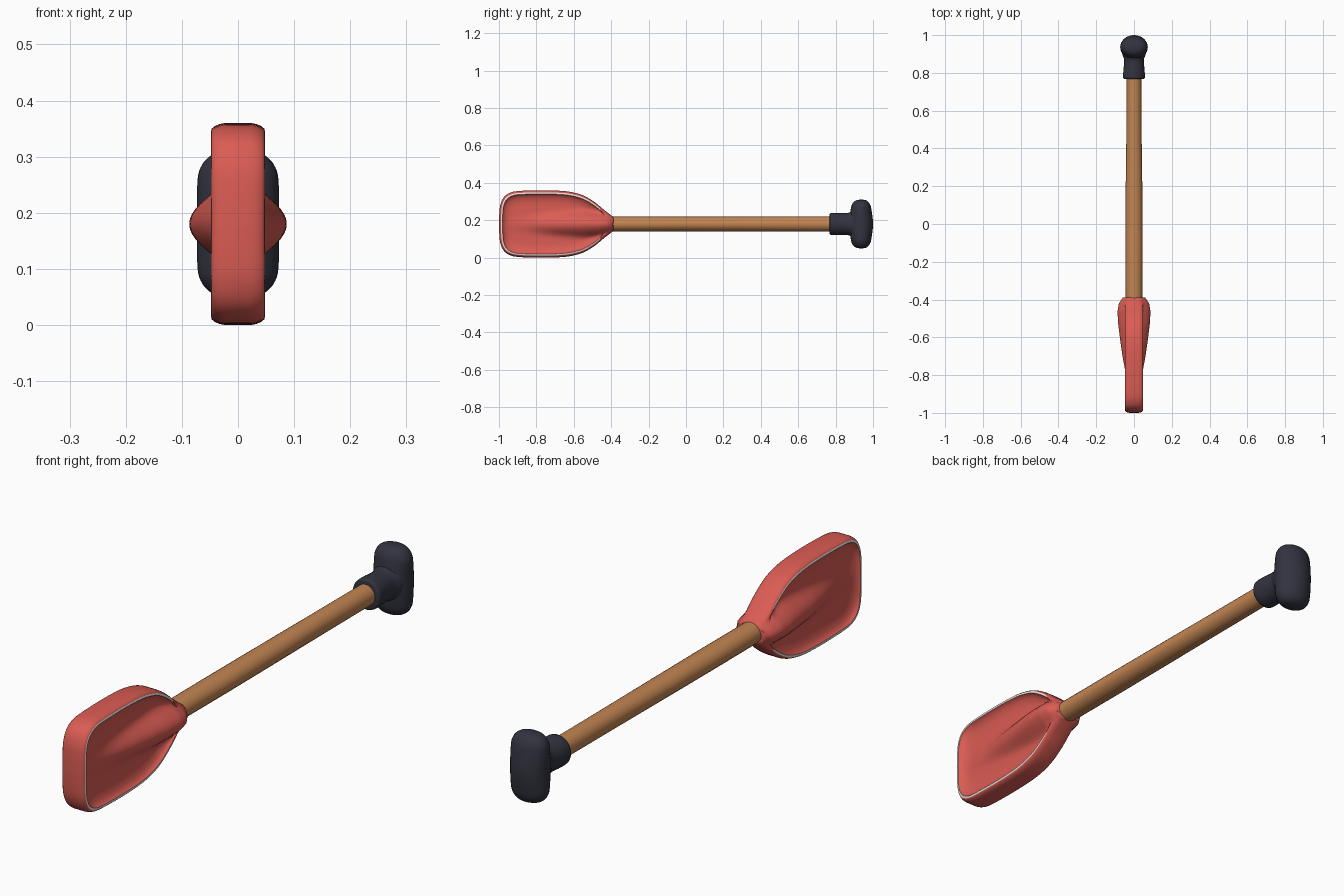
import bpy, bmesh, math

if "Cube" in bpy.data.objects:
    bpy.data.objects.remove(bpy.data.objects["Cube"])

ZC = 0.18  # height of the paddle axis


def material(name, rgb):
    m = bpy.data.materials.new(name)
    m.diffuse_color = (*rgb, 1)
    m.use_nodes = True
    m.node_tree.nodes["Principled BSDF"].inputs["Base Color"].default_value = m.diffuse_color
    return m


RED = material("red", (0.70, 0.107, 0.087))
WHITE = material("white", (0.78, 0.77, 0.75))
WOOD = material("wood", (0.54, 0.235, 0.085))
NAVY = material("dark_navy", (0.032, 0.033, 0.05))


def finish(name, bm, mats, angle=50):
    bmesh.ops.remove_doubles(bm, verts=bm.verts, dist=0.0004)
    bmesh.ops.recalc_face_normals(bm, faces=bm.faces)
    me = bpy.data.meshes.new(name)
    bm.to_mesh(me)
    bm.free()
    ob = bpy.data.objects.new(name, me)
    bpy.context.collection.objects.link(ob)
    for m in mats:
        me.materials.append(m)
    bpy.ops.object.select_all(action='DESELECT')
    ob.select_set(True)
    bpy.context.view_layer.objects.active = ob
    bpy.ops.object.shade_smooth_by_angle(angle=math.radians(angle))
    return ob


def spline(pts, steps):
    # Catmull-Rom through the points
    out = []
    for i in range(len(pts) - 1):
        a, b, c, d = (pts[min(max(i + k, 0), len(pts) - 1)] for k in (-1, 0, 1, 2))
        for s in range(steps):
            t = s / steps
            out.append(tuple(0.5 * (2 * q + (r - p) * t + (2 * p - 5 * q + 4 * r - w) * t * t
                                    + (3 * q - p - 3 * r + w) * t ** 3)
                             for p, q, r, w in zip(a, b, c, d)))
    return out + [pts[-1]]


def loft(name, stations, place, mat, n=32, steps=1):
    # elliptical sections (position, radius a, radius b) along one axis
    bm = bmesh.new()
    rings = []
    for p, a, b in spline(stations, steps):
        rings.append([bm.verts.new(place(p, a * math.cos(2 * math.pi * k / n),
                                         b * math.sin(2 * math.pi * k / n))) for k in range(n)])
    for r, s in zip(rings, rings[1:]):
        for k in range(n):
            bm.faces.new((r[k], r[(k + 1) % n], s[(k + 1) % n], s[k]))
    bm.faces.new(rings[0])
    bm.faces.new(rings[-1])
    return finish(name, bm, [mat])


def along_y(p, a, b):
    return (a, p, ZC + b)


def along_z(p, a, b):
    return (a, 0.936 + b, ZC + p)


def lerp_table(table, v):
    for (a, p), (b, q) in zip(table, table[1:]):
        if v <= b:
            return p + (q - p) * max(0, (v - a) / (b - a))
    return table[-1][1]


# blade: outline, raised rim with white edge line, dished faces, central ridge
half = spline([(-1.0, 0.0), (-0.998, 0.06), (-0.992, 0.105), (-0.975, 0.142), (-0.945, 0.165),
               (-0.90, 0.176), (-0.80, 0.18), (-0.70, 0.179), (-0.62, 0.172), (-0.55, 0.153),
               (-0.49, 0.118), (-0.44, 0.077), (-0.40, 0.046), (-0.388, 0.033), (-0.388, 0.0)], 5)
outline = half + [(y, -z) for y, z in reversed(half[1:-1])]
RIDGE_X = [(-0.96, 0.02), (-0.85, 0.032), (-0.78, 0.046), (-0.7, 0.061), (-0.6, 0.075),
           (-0.52, 0.085), (-0.46, 0.087), (-0.42, 0.08), (-0.39, 0.06)]
RIDGE_W = [(-0.96, 0.06), (-0.7, 0.08), (-0.55, 0.088), (-0.45, 0.082), (-0.39, 0.064)]


def ridge(y, z):
    u = min(1, abs(z) / lerp_table(RIDGE_W, y))
    return lerp_table(RIDGE_X, y) * math.cos(u * math.pi / 2)


def soft_max(a, b, k=0.018):
    # maximum with a smooth fillet
    h = max(k - abs(a - b), 0) / k
    return max(a, b) + h * h * k / 4


def blade_ring(inset, x, scale=1.0):
    ring = []
    for y, z in outline:
        cy = min(max(y, -0.84), -0.45)
        dist = math.hypot(y - cy, z)
        t = max(0, 1 - inset / dist) * scale
        py, pz = cy + (y - cy) * t, z * t
        if inset > 0.03:
            px = soft_max(x, ridge(py, pz))
        else:
            px = max(x, ridge(py, pz)) if inset > 0 else x
        ring.append((min(px, 0.0875), py, pz))
    return ring


levels = [(0, 0, 1), (0, 0.022, 1), (0.002, 0.033, 1), (0.006, 0.042, 1), (0.011, 0.0475, 1),
          (0.0195, 0.048, 1), (0.024, 0.040, 1), (0.036, 0.033, 1), (0.05, 0.028, 1)]
levels += [(0.05, 0.025, s) for s in (0.87, 0.74, 0.62, 0.51, 0.41, 0.32, 0.23, 0.15, 0.07, 0)]
bm = bmesh.new()
for side in (1, -1):
    rings = [[bm.verts.new((side * x, y, ZC + z)) for x, y, z in blade_ring(*lv)] for lv in levels]
    n = len(outline)
    for i, (r, s) in enumerate(zip(rings, rings[1:])):
        for k in range(n):
            f = bm.faces.new((r[k], r[(k + 1) % n], s[(k + 1) % n], s[k]))
            if i == 4 and f.calc_center_median().y < -0.46:
                f.material_index = 1
finish("blade", bm, [RED, WHITE], 60)

# wooden shaft, slightly swollen in the middle
loft("shaft", [(-0.55, 0.04, 0.036), (-0.38, 0.044, 0.04), (-0.1, 0.046, 0.039),
               (0.2, 0.044, 0.039), (0.5, 0.040, 0.040), (0.82, 0.039, 0.040)],
     along_y, WOOD, 24)

# grip collar flaring into the cross handle
loft("grip_collar", [(0.768, 0.05, 0.05), (0.773, 0.057, 0.058), (0.80, 0.057, 0.06),
                     (0.85, 0.053, 0.058), (0.875, 0.053, 0.062), (0.895, 0.061, 0.075),
                     (0.925, 0.066, 0.1)], along_y, NAVY, 32, 3)

# cross handle
ends = [(0.0, 0.073, 0.064), (0.04, 0.073, 0.061), (0.08, 0.072, 0.055), (0.1, 0.067, 0.05),
        (0.117, 0.055, 0.04), (0.127, 0.036, 0.025), (0.131, 0.002, 0.002)]
loft("grip_handle", [(-p, a, b) for p, a, b in reversed(ends[1:])] + ends, along_z, NAVY, 32, 3)
